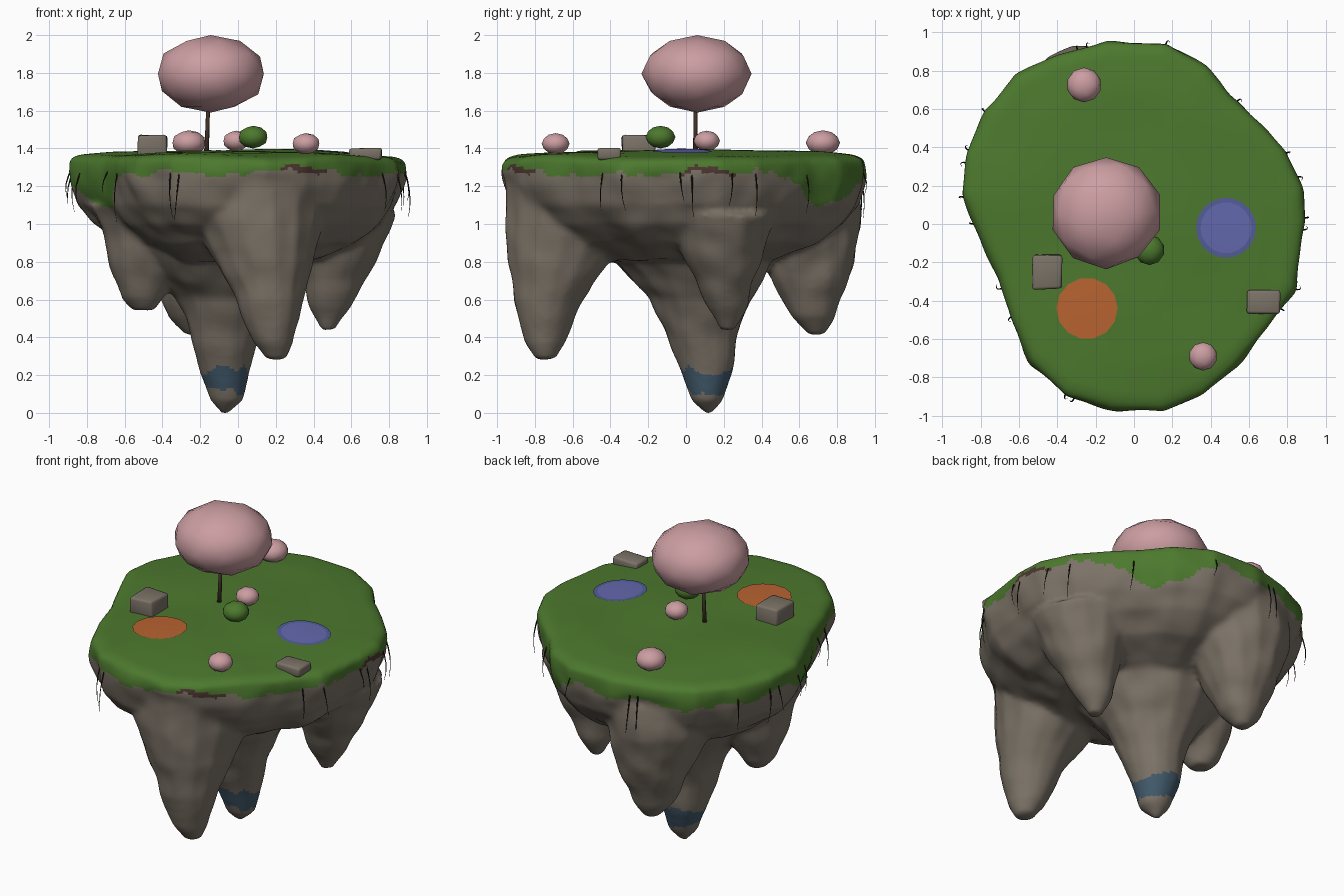
import bpy, bmesh, math, random
from mathutils import Vector, noise
from mathutils.bvhtree import BVHTree

if "Cube" in bpy.data.objects:
    bpy.data.objects.remove(bpy.data.objects["Cube"])

random.seed(4)

def material(name, rgb):
    m = bpy.data.materials.new(name)
    m.diffuse_color = (*rgb, 1)
    m.use_nodes = True
    m.node_tree.nodes["Principled BSDF"].inputs["Base Color"].default_value = m.diffuse_color
    return m

ROCK = material("rock", (.20, .17, .135))
GRASS = material("grass", (.073, .19, .027))
SOIL = material("soil", (.075, .038, .03))
TEAL = material("teal band", (.053, .10, .145))
PINK = material("blossom pink", (.60, .34, .36))
BARK = material("bark", (.05, .03, .02))
ROOT = material("root", (.017, .012, .009))
ORANGE = material("orange patch", (.48, .125, .03))
BLUE = material("water", (.125, .14, .42))
BLUE_RIM = material("water rim", (.085, .11, .31))

def finish(bm, name, mats, smooth=True):
    me = bpy.data.meshes.new(name)
    bmesh.ops.recalc_face_normals(bm, faces=bm.faces)
    bm.to_mesh(me)
    bm.free()
    for m in mats:
        me.materials.append(m)
    for p in me.polygons:
        p.use_smooth = smooth
    ob = bpy.data.objects.new(name, me)
    bpy.context.collection.objects.link(ob)
    return ob

def loft(bm, rings):
    """Closed, capped skin through equal-length rings of points."""
    rows = [[bm.verts.new(p) for p in r] for r in rings]
    n = len(rows[0])
    for a, b in zip(rows, rows[1:]):
        for i in range(n):
            j = (i + 1) % n
            bm.faces.new((a[i], a[j], b[j], b[i]))
    bm.faces.new(rows[0][::-1])
    bm.faces.new(rows[-1])

# Island outline seen from above, and its vertical profile (scale, height)
OUTLINE = [(.88, 0), (.87, .18), (.78, .38), (.64, .53), (.5, .66), (.38, .81), (.17, .93),
           (-.13, .94), (-.4, .87), (-.61, .77), (-.76, .59), (-.87, .36), (-.89, .15),
           (-.8, -.06), (-.7, -.27), (-.63, -.5), (-.53, -.72), (-.35, -.89), (-.1, -.955),
           (.15, -.965), (.36, -.88), (.52, -.74), (.69, -.54), (.83, -.34)]
PROFILE = [(.02, 1.393), (.4, 1.388), (.75, 1.377), (.95, 1.362), (1.005, 1.34), (1.013, 1.28),
           (1.0, 1.2), (.965, 1.1), (.88, 1.0), (.73, .9), (.5, .81), (.02, .77)]

# Hanging stone spikes: (x, y, z, radius) from tip to root
SPIKES = [
    [(-.07, .12, -.02, .02), (-.06, .11, .05, .085), (-.07, .11, .2, .135), (-.07, .09, .4, .19),
     (-.07, .08, .6, .27), (-.08, .04, .8, .42), (-.08, .04, .95, .55)],
    [(.2, -.74, .275, .05), (.19, -.74, .36, .105), (.17, -.73, .6, .185), (.14, -.68, .8, .27),
     (.11, -.63, 1, .335), (.1, -.6, 1.2, .37)],
    [(-.5, 0, .53, .06), (-.51, 0, .6, .11), (-.48, 0, .75, .18), (-.46, 0, .95, .26),
     (-.45, .05, 1.1, .37)],
    [(-.24, .69, .4, .04), (-.24, .68, .5, .12), (-.24, .67, .65, .19), (-.25, .65, .8, .25),
     (-.25, .61, 1, .32), (-.22, .58, 1.2, .35)],
    [(.48, .22, .425, .04), (.49, .22, .55, .105), (.5, .21, .7, .15), (.52, .19, .85, .22),
     (.53, .17, 1.05, .32)]]

bm = bmesh.new()
loft(bm, [[(x * s, y * s, z) for x, y in OUTLINE] for s, z in PROFILE])
for spike in SPIKES:
    loft(bm, [[(x + r * math.cos(i * math.tau / 14), y + r * math.sin(i * math.tau / 14), z)
               for i in range(14)] for x, y, z, r in spike])
island = finish(bm, "floating_island", [ROCK, GRASS, SOIL, TEAL])

# Fuse everything into one soft skin
bpy.context.view_layer.objects.active = island
mod = island.modifiers.new("fuse", 'REMESH')
mod.mode = 'VOXEL'
mod.voxel_size = .018
mod = island.modifiers.new("soften", 'SMOOTH')
mod.factor, mod.iterations = .5, 6
for m in list(island.modifiers):
    bpy.ops.object.modifier_apply(modifier=m.name)

# Weathered lumps below the turf, gentle swells on top
me = island.data
shift = [(v.co.copy(), v.normal.copy()) for v in me.vertices]
for v, (co, no) in zip(me.vertices, shift):
    lump = noise.noise(co * 3.2) * .025 + noise.noise(co * 7) * .012
    fade = max(0, min(1, (1.34 - co.z) / .1)) * min(1, .3 + co.z)
    v.co = co + no * lump * fade
    v.co.z += noise.noise(Vector((co.x, co.y, 0)) * 2) * .014 * (1 - fade) * (co.z > 1.2)
low = min(v.co.z for v in me.vertices)
for v in me.vertices:
    v.co.z -= low * max(0, 1 - v.co.z)

def bump(angle, centre, width):
    d = (angle - centre + 180) % 360 - 180
    return math.exp(-(d / width) ** 2)

# Turf edge, soil streaks and teal band by height and direction
for p in me.polygons:
    p.use_smooth = True
    c = p.center
    a = math.degrees(math.atan2(c.y, c.x))
    out = Vector((c.x, c.y, 0)).normalized()
    edge = 1.265 + .05 * noise.noise(out * 5) + .025 * noise.noise(out * 14)
    edge -= .16 * bump(a, 60, 16) + .16 * bump(a, 192, 18) + .1 * bump(a, 204, 5)
    edge -= .05 * bump(a, 130, 35)
    streak = max(bump(a, -68, 9), bump(a, 8, 9))
    edge += .03 * streak
    if c.z > min(edge, 1.33):
        p.material_index = 1
    elif streak > .35 and c.z > edge - .035 * streak and c.length > 1.3:
        p.material_index = 2
    elif .115 + .02 * math.sin(3 * a / 57) < c.z < .225 + .025 * math.sin(4 * a / 57):
        p.material_index = 3
me.update()
tree = BVHTree.FromPolygons([v.co for v in me.vertices], [p.vertices[:] for p in me.polygons])

def ground(x, y):
    hit = tree.ray_cast(Vector((x, y, 3)), Vector((0, 0, -1)))[0]
    return hit.z if hit else 1.36

# Thin plates draped on the turf
def patch(name, x, y, r0, r1, mat, lift, n=16, steps=5):
    b = bmesh.new()
    rows = []
    for k in range(steps + 1):
        r = r0 + (r1 - r0) * k / steps
        row = []
        for i in range(n):
            px, py = x + r * math.cos(i * math.tau / n), y + r * math.sin(i * math.tau / n)
            row.append(b.verts.new((px, py, ground(px, py) + lift)))
        rows.append(row)
    for p, q in zip(rows, rows[1:]):
        for i in range(n):
            j = (i + 1) % n
            b.faces.new((p[i], q[i], q[j], p[j]))
    if r0 < .02:
        b.faces.new(rows[0])
    return finish(b, name, [mat])

patch("orange_patch", -.245, -.44, .01, .16, ORANGE, .005, 14)
patch("pond", .48, -.02, .01, .133, BLUE, .004, 18)
patch("pond_rim", .48, -.02, .133, .157, BLUE_RIM, .004, 18, 2)

# Tree crown and round bushes
def blob(name, loc, r, rz, mat, sub=2, jitter=0):
    b = bmesh.new()
    bmesh.ops.create_icosphere(b, subdivisions=sub, radius=1)
    for v in b.verts:
        k = 1 + random.uniform(-jitter, jitter)
        v.co = Vector((v.co.x * r * k, v.co.y * r * k, v.co.z * rz)) + Vector(loc)
    return finish(b, name, [mat])

blob("tree_crown", (-.145, .06, 1.795), .292, .205, PINK, 2, .02)
blob("pink_bush_back", (-.26, .725, 1.43), .091, .066, PINK)
blob("pink_bush_front", (.36, -.69, 1.425), .074, .056, PINK)
blob("pink_bush_middle", (-.01, .11, 1.44), .07, .054, PINK)
blob("green_bush", (.08, -.135, 1.46), .079, .06, GRASS)

b = bmesh.new()
loft(b, [[(x + r * math.cos(i * math.tau / 8), .05 + r * math.sin(i * math.tau / 8), z)
          for i in range(8)] for x, z, r in [(-.167, 1.36, .014), (-.163, 1.48, .011), (-.157, 1.65, .01)]])
finish(b, "tree_trunk", [BARK])

# Boulders: skewed blocks with softened edges
def boulder(name, loc, size):
    b = bmesh.new()
    bmesh.ops.create_cube(b, size=1)
    for v in b.verts:
        v.co = Vector([v.co[i] * size[i] * random.uniform(.87, 1.0) for i in range(3)]) + Vector(loc)
    bmesh.ops.bevel(b, geom=b.edges[:], offset=.014, segments=2, profile=.5, affect='EDGES')
    return finish(b, name, [ROCK])

boulder("boulder_left", (-.453, -.25, 1.41), (.165, .19, .13))
boulder("boulder_right", (.675, -.405, 1.37), (.18, .13, .068))

# Hanging roots around the rim
cu = bpy.data.curves.new("hanging_roots", 'CURVE')
cu.dimensions = '3D'
cu.bevel_depth, cu.bevel_resolution = .0042, 0
cu.materials.append(ROOT)
for deg in (-2, 2, 16, 25, 50, 80, 105, 108, 143, 156, 160, 171, 180,
            206, 217, 248, 251, 330, 338):
    d = Vector((math.cos(math.radians(deg)), math.sin(math.radians(deg)), 0))
    hit = tree.ray_cast(d * 2 + Vector((0, 0, 1.29)), -d)[0]
    if not hit:
        continue
    n = random.uniform(.12, .29)
    side = Vector((-d.y, d.x, 0)) * random.uniform(-.03, .03)
    s = cu.splines.new('POLY')
    s.points.add(4)
    for k, pt in enumerate(s.points):
        t = k / 4
        q = hit + d * (.025 * math.sin(t * 2.6) - .01 * (1 - t)) + side * t * t - Vector((0, 0, n * t))
        pt.co = (*q, 1)
        pt.radius = 1.2 - t
roots = bpy.data.objects.new("hanging_roots", cu)
bpy.context.collection.objects.link(roots)
